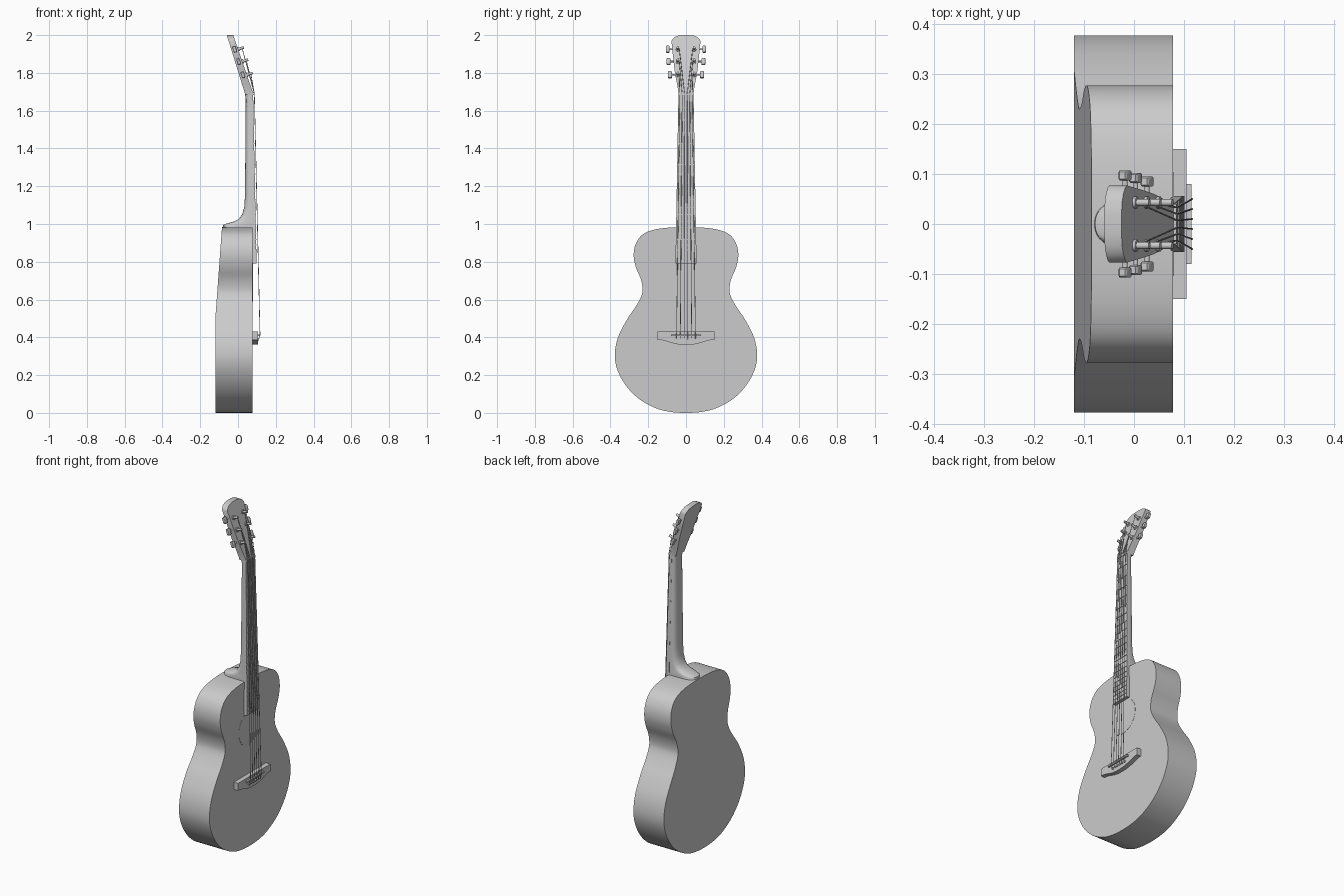
import bpy, bmesh, math
from mathutils import Vector

if "Cube" in bpy.data.objects:
    bpy.data.objects.remove(bpy.data.objects["Cube"])

grey = bpy.data.materials.new("plain grey")
grey.diffuse_color = (0.6, 0.6, 0.6, 1)
grey.use_nodes = True
grey.node_tree.nodes["Principled BSDF"].inputs["Base Color"].default_value = grey.diffuse_color


def finish(name, bm, angle=35):
    bmesh.ops.recalc_face_normals(bm, faces=bm.faces)
    me = bpy.data.meshes.new(name)
    bm.to_mesh(me)
    bm.free()
    ob = bpy.data.objects.new(name, me)
    bpy.context.collection.objects.link(ob)
    me.materials.append(grey)
    bpy.ops.object.select_all(action='DESELECT')
    ob.select_set(True)
    bpy.context.view_layer.objects.active = ob
    bpy.ops.object.shade_smooth_by_angle(angle=math.radians(angle))
    return ob


def loft(bm, rings):
    """Skin a list of equal closed rings and cap both ends."""
    rows = [[bm.verts.new(p) for p in r] for r in rings]
    n = len(rows[0])
    for a, b in zip(rows, rows[1:]):
        for i in range(n):
            j = (i + 1) % n
            bm.faces.new((a[i], a[j], b[j], b[i]))
    bm.faces.new(rows[0])
    bm.faces.new(rows[-1])


def rod(bm, a, b, r, sides=12):
    """Cylinder between two points."""
    a, b = Vector(a), Vector(b)
    d = (b - a).normalized()
    u = d.orthogonal().normalized()
    v = d.cross(u)
    loft(bm, [[p + r * (math.cos(t) * u + math.sin(t) * v)
               for t in [2 * math.pi * k / sides for k in range(sides)]] for p in (a, b)])


def slab(w, z, xf, xb):
    return [(xf, -w, z), (xf, w, z), (xb, w, z), (xb, -w, z)]


def spline(pts, steps):
    """Catmull-Rom through half-width/height points, mirrored at the ends."""
    p = [(-pts[1][0], pts[1][1])] + pts + [(-pts[-2][0], pts[-2][1])]
    out = []
    for a, b, c, d in zip(p, p[1:], p[2:], p[3:]):
        for s in range(steps):
            t = s / steps
            out.append([0.5 * (2 * b[k] + (c[k] - a[k]) * t
                        + (2 * a[k] - 5 * b[k] + 4 * c[k] - d[k]) * t * t
                        + (3 * b[k] - a[k] - 3 * c[k] + d[k]) * t ** 3) for k in (0, 1)])
    return out + [list(pts[-1])]


def lerp(a, b, t):
    return a + (b - a) * t


# Body: hourglass outline, flat front, back sloping in above the middle
outline = [(0, 0), (.08, .005), (.16, .025), (.25, .075), (.32, .147), (.364, .23), (.377, .31),
           (.36, .40), (.315, .49), (.265, .565), (.236, .62), (.23, .66), (.24, .71), (.265, .77),
           (.277, .83), (.268, .89), (.235, .94), (.18, .967), (.1, .98), (0, .983)]
bm = bmesh.new()
loft(bm, [slab(max(w, .004), z, .078, -.12 + .073 * max(0, z - .5)) for w, z in spline(outline, 5)])
finish("body", bm)

# Sound hole disc
bm = bmesh.new()
rod(bm, (.076, 0, .695), (.079, 0, .695), .104, 48)
finish("sound_hole", bm)

# Bridge, saddle and pins
bm = bmesh.new()
half = [(.15, .387), (.125, .385), (.10, .378), (.075, .37), (.05, .364), (.02, .361)]
edge = [(-y, z) for y, z in half] + [(y, z) for y, z in reversed(half)]
loft(bm, [[(.077, y, z), (.105, y, z), (.105, y, .43), (.077, y, .43)] for y, z in edge])
finish("bridge", bm)
bm = bmesh.new()
loft(bm, [slab(.08, z, .115, .1) for z in (.408, .416)])
finish("saddle", bm)
bm = bmesh.new()
for i in range(6):
    y = -.05 + .02 * i
    rod(bm, (.1, y, .388), (.111, y, .388), .006)
finish("bridge_pins", bm)

# Neck with a curved heel: D-shaped sections (height, half width, back x, fullness)
sections = [(.975, .05, -.08, .35), (.995, .05, -.078, .4), (1.003, .05, -.06, .42),
            (1.012, .05, -.025, .45), (1.025, .05, .003, .5), (1.05, .05, .022, .55),
            (1.09, .049, .033, .6), (1.15, .049, .037, .6), (1.4, .045, .039, .6),
            (1.66, .04, .041, .6), (1.70, .04, .035, .6)]
bm = bmesh.new()
rings = []
for z, w, xb, p in sections:
    xf = .078 - .012 * (z - .79) / .9 + .002
    ring = []
    for k in range(17):
        t = math.pi * k / 16
        c = math.cos(t)
        ring.append((lerp(xf, xb, max(math.sin(t), 0) ** p),
                     w * math.copysign(abs(c) ** .9, c), z))
    rings.append(ring)
loft(bm, rings)
finish("neck", bm, 50)


# Fingerboard, tapering towards the nut
def board(z):
    t = (z - .79) / .9
    return lerp(.056, .04, t), lerp(.098, .08, t)


bm = bmesh.new()
loft(bm, [slab(board(z)[0], z, board(z)[1], .077 - .013 * (z - .79) / .9) for z in (.79, 1.69)])
finish("fingerboard", bm)

# Frets at equal-tempered spacing
bm = bmesh.new()
for n in range(1, 21):
    z = 1.69 - 1.28 * (1 - 2 ** (-n / 12))
    w, x = board(z)
    loft(bm, [slab(w, z + d, x + .003, x - .003) for d in (-.002, .002)])
finish("frets", bm)

# Nut
bm = bmesh.new()
loft(bm, [slab(.04, z, .085, .06) for z in (1.682, 1.696)])
finish("nut", bm)


# Headstock leaning back
def head_front(z):
    return .081 - .342 * (z - 1.69)


def head_back(z):
    return .04 - .311 * (z - 1.68)


bm = bmesh.new()
head = [(.04, 1.685), (.042, 1.71), (.047, 1.74), (.054, 1.775), (.06, 1.81), (.068, 1.88),
        (.077, 1.968), (.073, 1.977), (.062, 1.988), (.045, 1.996), (.02, 2.0)]
loft(bm, [slab(w, z, head_front(z), head_back(z)) for w, z in head])
finish("headstock", bm)

# Tuning posts, shafts and buttons, mirrored on both sides
normal = Vector((1, 0, .33)).normalized()
up = Vector((-.33, 0, 1)).normalized()
posts, buttons = bmesh.new(), bmesh.new()
heights = [(1.79, .075), (1.86, .082), (1.925, .087)]
for z, yb in heights:
    for s in (-1, 1):
        base = Vector((head_front(z), s * .043, z))
        rod(posts, base - normal * .005, base + normal * .006, .012)
        rod(posts, base, base + normal * .032, .007)
        mid = Vector(((head_front(z) + head_back(z)) / 2, 0, z))
        rod(buttons, mid + Vector((0, s * .045, 0)), mid + Vector((0, s * (yb + .005), 0)), .005)
        rings = []
        for dy, k in ((0, .8), (.003, 1), (.017, 1), (.02, .8)):
            c = mid + Vector((0, s * (yb + dy), 0))
            rings.append([c + normal * a * k + up * b * k for a, b in
                          ((-.009, -.014), (-.006, -.018), (.006, -.018), (.009, -.014),
                           (.009, .014), (.006, .018), (-.006, .018), (-.009, .014))])
        loft(buttons, rings)
finish("tuning_posts", posts)
finish("tuning_buttons", buttons)

# Strings: pin to saddle to nut to post
bm = bmesh.new()
for s in (-1, 1):
    for i, (z, _) in enumerate(heights):
        y = (.05, .03, .01)[i]
        yn = (.033, .02, .007)[i]
        end = Vector((head_front(z), s * .036, z)) + normal * .022
        path = [(.109, s * y, .388), (.1165, s * y, .412), (.0865, s * yn, 1.69), end]
        for a, b in zip(path, path[1:]):
            rod(bm, a, b, .0018, 6)
finish("strings", bm)
